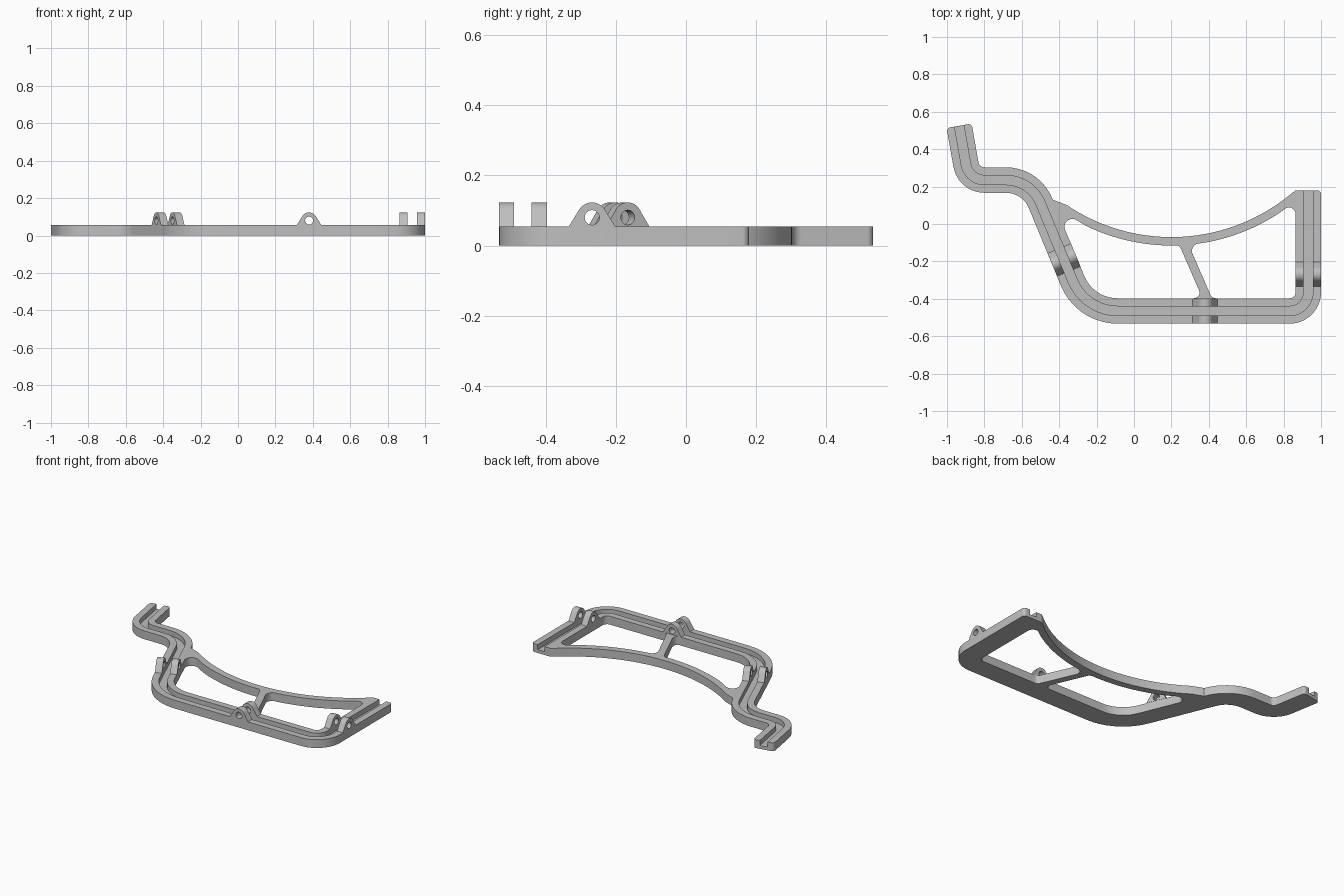
import bpy, bmesh, math
from mathutils import Vector, Matrix

if "Cube" in bpy.data.objects:
    bpy.data.objects.remove(bpy.data.objects["Cube"])

HALF, SLOT, TOP, FLOOR = 0.068, 0.025, 0.055, 0.022
ARC_X, ARC_Y = 0.2, 0.93

grey = bpy.data.materials.new("plain_grey")
grey.use_nodes = True
grey.diffuse_color = (0.52, 0.52, 0.52, 1)
grey.node_tree.nodes["Principled BSDF"].inputs["Base Color"].default_value = grey.diffuse_color


def rounded(corners):
    """Closed loop of (x, y, radius) corners with each corner filleted."""
    loop = []
    for i, (x, y, r) in enumerate(corners):
        p = Vector((x, y))
        if r <= 0:
            loop.append(p)
            continue
        a = (Vector(corners[i - 1][:2]) - p).normalized()
        b = (Vector(corners[(i + 1) % len(corners)][:2]) - p).normalized()
        half = a.angle(b) / 2
        centre = p + (a + b).normalized() * (r / math.sin(half))
        reach = r / math.tan(half)
        start, end = p + a * reach - centre, p + b * reach - centre
        sweep = math.atan2(start.x * end.y - start.y * end.x, start.dot(end))
        steps = max(4, int(abs(sweep) / math.radians(7)))
        for k in range(steps + 1):
            loop.append(centre + Matrix.Rotation(sweep * k / steps, 2) @ start)
    return loop


def offset(path, d):
    """Mitred offset of an open path; positive d goes to the left of travel."""
    pts = [Vector(c[:2]) for c in path]
    dirs = [(q - p).normalized() for p, q in zip(pts, pts[1:])]
    out = []
    for i, (p, c) in enumerate(zip(pts, path)):
        a, b = dirs[max(i - 1, 0)], dirs[min(i, len(dirs) - 1)]
        na, nb = Vector((-a.y, a.x)), Vector((-b.y, b.x))
        m = (na + nb).normalized()
        turn = a.x * b.y - a.y * b.x
        r = c[2] - d * (turn > 1e-6) + d * (turn < -1e-6)
        q = p + m * (d / m.dot(na))
        out.append((q.x, q.y, r))
    return out


def prism(name, loop, z0, z1, matrix=None):
    bm = bmesh.new()
    face = bm.faces.new([bm.verts.new((p[0], p[1], z0)) for p in loop])
    new = bmesh.ops.extrude_face_region(bm, geom=[face])["geom"]
    bmesh.ops.translate(bm, vec=(0, 0, z1 - z0),
                        verts=[v for v in new if isinstance(v, bmesh.types.BMVert)])
    bmesh.ops.recalc_face_normals(bm, faces=bm.faces)
    if matrix:
        bm.transform(matrix)
    mesh = bpy.data.meshes.new(name)
    bm.to_mesh(mesh)
    bm.free()
    mesh.materials.append(grey)
    ob = bpy.data.objects.new(name, mesh)
    bpy.context.collection.objects.link(ob)
    return ob


def activate(ob):
    bpy.ops.object.select_all(action='DESELECT')
    ob.select_set(True)
    bpy.context.view_layer.objects.active = ob


def cut(ob, cutter):
    mod = ob.modifiers.new("cut", 'BOOLEAN')
    mod.operation, mod.solver, mod.object = 'DIFFERENCE', 'EXACT', cutter
    activate(ob)
    bpy.ops.object.modifier_apply(modifier=mod.name)
    bpy.data.objects.remove(cutter)


def smooth(ob):
    activate(ob)
    bpy.ops.object.shade_smooth_by_angle(angle=math.radians(30))


def arc(radius, x0, x1, n):
    """Points on the sagging brace curve."""
    xs = [x0 + (x1 - x0) * k / n for k in range(n + 1)]
    return [(x, ARC_Y - math.sqrt(radius ** 2 - (x - ARC_X) ** 2), 0) for x in xs]


# Centre line of the channel rail
rail = [(-0.935, 0.525, 0.02), (-0.884, 0.235, 0.1), (-0.551, 0.235, 0.2),
        (-0.261, -0.465, 0.26), (0.932, -0.465, 0.1), (0.932, 0.18, 0.02)]

# Frame outline: rail outside, curved brace, rail inside
inner = offset(rail, HALF)
outline = offset(rail, -HALF) + [inner[-1]] + arc(1.0, 0.8, -0.36, 28)
outline += [(-0.434, 0.13, 0)] + inner[2::-1]
frame = prism("frame", rounded(outline), 0, TOP)

# Two windows on either side of the slanted strut
left_window = [(-0.416, 0.085, 0.042), (-0.217, -0.397, 0.192),
               (0.366, -0.397, 0.03), (0.243, -0.114, 0.03)] + arc(1.045, 0.19, -0.25, 14)
right_window = [(0.292, -0.111, 0.04), (0.417, -0.397, 0.03),
                (0.864, -0.397, 0.032), (0.864, 0.122, 0.035)] + arc(1.045, 0.77, 0.37, 14)
for window in (left_window, right_window):
    cut(frame, prism("window_cutter", rounded(window), -0.1, 0.2))

# Groove along the rail, open at both ends
long_rail = [(-0.940, 0.555, 0)] + rail[1:-1] + [(0.932, 0.21, 0)]
groove = offset(long_rail, -SLOT) + offset(long_rail, SLOT)[::-1]
cut(frame, prism("groove_cutter", rounded(groove), FLOOR, 0.2))
smooth(frame)

# Paired pivot lugs standing on the rail walls
EYE_Z, EYE_R, HOLE_R = 0.08, 0.043, 0.021
lug = [(0.066, TOP)]
for k in range(25):
    t = math.radians(28 + 124 * k / 24)
    lug.append((EYE_R * math.cos(t), EYE_Z + EYE_R * math.sin(t)))
lug.append((-0.066, TOP))
hole = [(HOLE_R * math.cos(k * math.pi / 16), EYE_Z + HOLE_R * math.sin(k * math.pi / 16))
        for k in range(32)]

slant = math.atan2(rail[3][1] - rail[2][1], rail[3][0] - rail[2][0])
spots = {"left": (0.932, -0.268, math.pi / 2), "front": (0.38, -0.465, 0),
         "right": (-0.374, -0.192, slant)}
for side, (x, y, angle) in spots.items():
    place = (Matrix.Translation((x, y, 0)) @ Matrix.Rotation(angle, 4, 'Z')
             @ Matrix.Rotation(math.pi / 2, 4, 'X'))
    for label, z0, z1 in (("outer", SLOT, HALF), ("inner", -HALF, -SLOT)):
        ob = prism(f"{side}_{label}_lug", lug, z0, z1, place)
        cut(ob, prism("hole_cutter", hole, z0 - 0.01, z1 + 0.01, place))
        smooth(ob)
